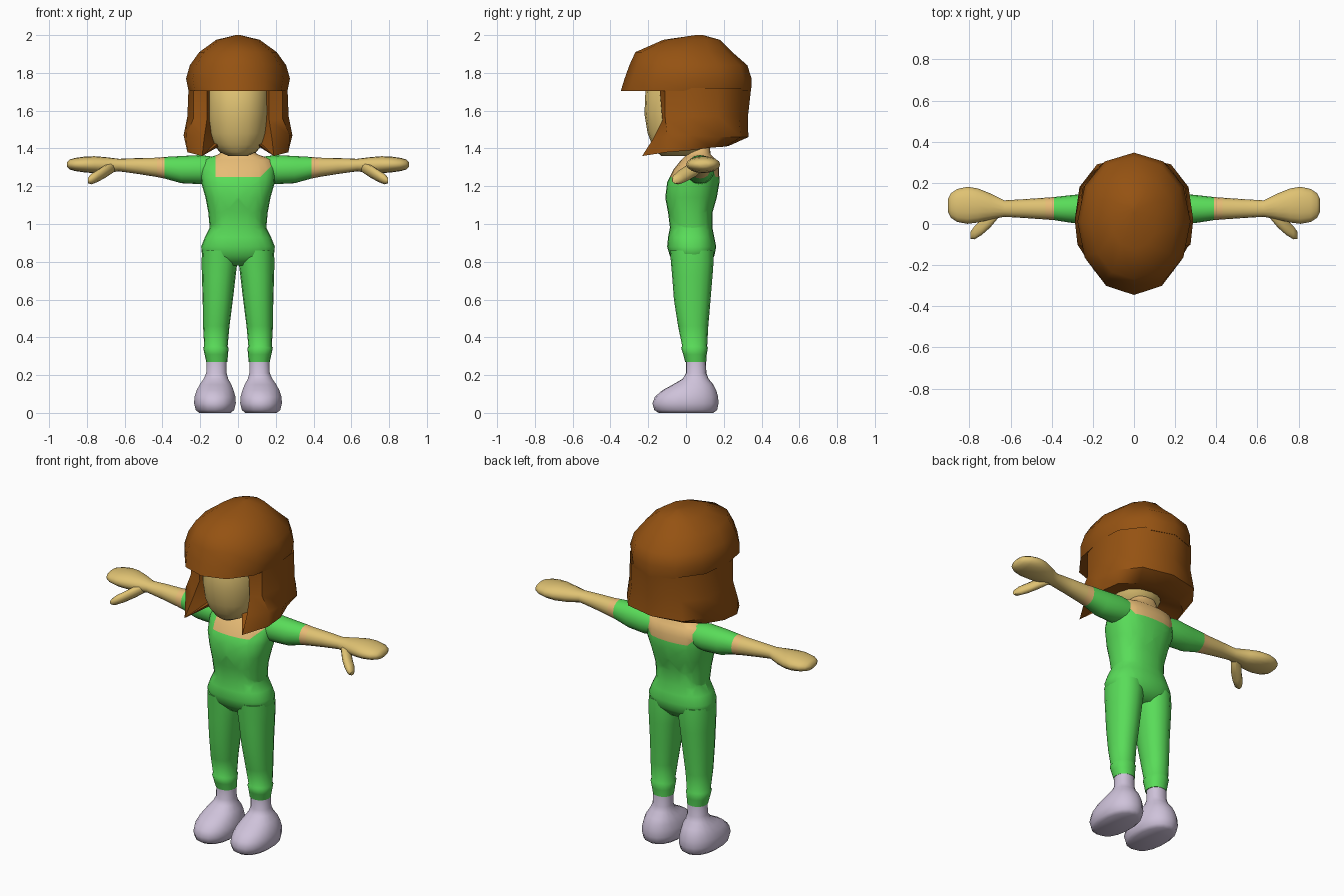
import bpy, bmesh, math
from mathutils import Vector


def material(name, rgb):
    m = bpy.data.materials.new(name)
    m.diffuse_color = (*rgb, 1)
    return m


GREEN = material("green_cloth", (0.10, 0.72, 0.10))
SKIN = material("skin", (0.74, 0.54, 0.17))
WARM = material("warm_skin", (0.80, 0.50, 0.18))
HAIR = material("brown_hair", (0.30, 0.085, 0.006))
SHOE = material("pale_lilac", (0.62, 0.54, 0.70))


def finish(bm, name, mats, rule=None, angle=60):
    """Turn a bmesh into a smooth-shaded object, coloured by a face rule."""
    bmesh.ops.recalc_face_normals(bm, faces=bm.faces[:])
    if rule:
        for f in bm.faces:
            f.material_index = rule(f.calc_center_median())
    me = bpy.data.meshes.new(name)
    bm.to_mesh(me)
    bm.free()
    for m in mats:
        me.materials.append(m)
    ob = bpy.data.objects.new(name, me)
    bpy.context.collection.objects.link(ob)
    bpy.ops.object.select_all(action='DESELECT')
    ob.select_set(True)
    bpy.context.view_layer.objects.active = ob
    bpy.ops.object.shade_smooth_by_angle(angle=math.radians(angle))
    return ob


def skin_rings(rings, closed=True, caps=True):
    """Bridge rings of points into a surface."""
    bm = bmesh.new()
    vs = [[bm.verts.new(p) for p in r] for r in rings]
    n = len(vs[0])
    for a, b in zip(vs, vs[1:]):
        for i in range(n if closed else n - 1):
            j = (i + 1) % n
            bm.faces.new((a[i], a[j], b[j], b[i]))
    if caps:
        bm.faces.new(vs[0])
        bm.faces.new(vs[-1])
    return bm


def oval(n, a, b, power):
    pts = []
    for i in range(n):
        t = 2 * math.pi * i / n
        c, s = math.sin(t), math.cos(t)
        pts.append((a * math.copysign(abs(c) ** (2 / power), c),
                    b * math.copysign(abs(s) ** (2 / power), s)))
    return pts


def upright(rows, cx=0, n=20, power=2.2):
    """Rows of (z, half width, y front, y back[, x offset])."""
    rings = []
    for z, w, y0, y1, *dx in rows:
        x0 = cx + (dx[0] if dx else 0)
        rings.append([(x0 + u, (y0 + y1) / 2 + v, z)
                      for u, v in oval(n, w, (y1 - y0) / 2, power)])
    return skin_rings(rings)


def sideways(rows, side, n=16):
    """Rows of (x, y centre, z centre, half y, half z)."""
    return skin_rings([[(side * x, y + u, z + v) for u, v in oval(n, hy, hz, 2.1)]
                       for x, y, z, hy, hz in rows])


# Torso with pelvis and neck; the neckline is cut in
bm = upright([(0.78, 0.12, -0.04, 0.11), (0.83, 0.19, -0.085, 0.15),
              (0.88, 0.195, -0.10, 0.16), (0.93, 0.175, -0.095, 0.15),
              (0.98, 0.15, -0.085, 0.14), (1.06, 0.157, -0.095, 0.14),
              (1.14, 0.172, -0.11, 0.163), (1.22, 0.195, -0.10, 0.177),
              (1.29, 0.20, -0.065, 0.175), (1.34, 0.185, -0.025, 0.16),
              (1.37, 0.10, 0.005, 0.13), (1.42, 0.065, 0.0, 0.125),
              (1.50, 0.065, 0.0, 0.125)], n=24, power=2.4)
for co, no in (((0, 0, 1.25), (0, 0, 1)), ((0.12, 0, 0), (1, 0, 0)), ((-0.12, 0, 0), (1, 0, 0)),
               ((0.12, 0, 1.25), (1, 0, -1)), ((-0.12, 0, 1.25), (1, 0, 1))):
    bmesh.ops.bisect_plane(bm, geom=bm.verts[:] + bm.edges[:] + bm.faces[:],
                           plane_co=co, plane_no=no)


def neckline(c):
    wide = (c.x > 0 or c.y > 0.06) and abs(c.x) - 0.12 < c.z - 1.25
    return int(c.z > 1.25 and (abs(c.x) < 0.12 or wide))


finish(bm, "torso", [GREEN, WARM], neckline)

# Head
finish(upright([(1.36, 0.05, -0.13, 0.06), (1.38, 0.095, -0.155, 0.10),
                (1.42, 0.132, -0.18, 0.14), (1.48, 0.155, -0.203, 0.17),
                (1.58, 0.165, -0.22, 0.19), (1.70, 0.167, -0.215, 0.20),
                (1.80, 0.15, -0.16, 0.18), (1.88, 0.08, -0.08, 0.12)]),
       "head", [SKIN])

# Hair cap with overhanging fringe
finish(upright([(1.705, 0.262, -0.345, 0.345), (1.77, 0.275, -0.325, 0.347),
                (1.84, 0.255, -0.30, 0.325), (1.91, 0.205, -0.268, 0.245),
                (1.975, 0.115, -0.12, 0.18), (2.0, 0.012, 0.05, 0.09)],
               n=12, power=2.1), "hair_cap", [HAIR], angle=50)

# Hanging hair: half outlines from the face edge round to the back centre
halves = [
    [(0.13, -0.05, 1.72), (0.165, -0.14, 1.72), (0.235, -0.11, 1.72), (0.262, 0, 1.72),
     (0.25, 0.17, 1.72), (0.16, 0.29, 1.72), (0, 0.345, 1.72)],
    [(0.13, -0.05, 1.55), (0.165, -0.125, 1.55), (0.235, -0.11, 1.56), (0.268, 0, 1.57),
     (0.255, 0.17, 1.57), (0.165, 0.28, 1.57), (0, 0.328, 1.57)],
    [(0.12, -0.06, 1.45), (0.18, -0.175, 1.45), (0.275, -0.10, 1.47), (0.288, 0.02, 1.47),
     (0.265, 0.18, 1.46), (0.18, 0.29, 1.46), (0, 0.33, 1.46)],
    [(0.11, -0.07, 1.41), (0.19, -0.232, 1.36), (0.268, -0.10, 1.38), (0.268, 0.02, 1.39),
     (0.23, 0.14, 1.405), (0.14, 0.21, 1.41), (0, 0.23, 1.415)],
]
halves.append([(x * 0.45, 0.04 + (y - 0.04) * 0.45, 1.44) for x, y, z in halves[-1]])
bm = skin_rings([h + [(-x, y, z) for x, y, z in h[-2::-1]] for h in halves],
                closed=False, caps=False)
finish(bm, "hanging_hair", [HAIR], angle=50)

for side, tag in ((1, "left"), (-1, "right")):
    # Arm with sleeve and mitten hand
    arm = sideways([(0.12, 0.075, 1.29, 0.07, 0.065), (0.20, 0.075, 1.288, 0.075, 0.077),
                    (0.30, 0.073, 1.288, 0.068, 0.072), (0.39, 0.075, 1.298, 0.056, 0.057),
                    (0.43, 0.075, 1.30, 0.053, 0.051), (0.53, 0.075, 1.307, 0.046, 0.042),
                    (0.63, 0.075, 1.312, 0.04, 0.033), (0.70, 0.085, 1.312, 0.064, 0.042),
                    (0.76, 0.09, 1.314, 0.083, 0.045), (0.81, 0.091, 1.315, 0.09, 0.042),
                    (0.86, 0.09, 1.315, 0.08, 0.035), (0.89, 0.09, 1.315, 0.06, 0.027),
                    (0.905, 0.09, 1.315, 0.03, 0.012)], side)
    finish(arm, tag + "_arm", [GREEN, WARM, SKIN],
           lambda c: 0 if abs(c.x) < 0.39 else 1 if abs(c.x) < 0.43 else 2)

    # Thumb
    finish(sideways([(0.65, 0.07, 1.305, 0.03, 0.025), (0.70, 0.025, 1.28, 0.045, 0.034),
                     (0.74, -0.015, 1.256, 0.04, 0.032), (0.775, -0.042, 1.238, 0.034, 0.028),
                     (0.795, -0.055, 1.23, 0.018, 0.015)], side, 10),
           tag + "_thumb", [SKIN])

    # Trouser leg with a slight cuff; last value shifts the ring outward
    legs = [(0.27, 0.056, -0.005, 0.107, 0.112), (0.31, 0.062, -0.015, 0.11, 0.115),
            (0.345, 0.067, -0.026, 0.116, 0.117), (0.352, 0.062, -0.02, 0.112, 0.117),
            (0.46, 0.07, -0.042, 0.118, 0.115), (0.60, 0.08, -0.064, 0.13, 0.107),
            (0.72, 0.089, -0.073, 0.14, 0.102), (0.80, 0.095, -0.08, 0.146, 0.098),
            (0.86, 0.092, -0.085, 0.145, 0.098)]
    finish(upright([(z, w, a, b, side * dx) for z, w, a, b, dx in legs], n=16),
           tag + "_trouser_leg", [GREEN])

    # Shoe with ankle
    shoe = [(0.0, 0.085, -0.145, 0.145, 0.122), (0.015, 0.103, -0.168, 0.165, 0.122),
            (0.05, 0.112, -0.178, 0.172, 0.122), (0.085, 0.11, -0.165, 0.17, 0.122),
            (0.12, 0.099, -0.125, 0.16, 0.121), (0.15, 0.085, -0.07, 0.145, 0.119),
            (0.18, 0.066, -0.018, 0.12, 0.117), (0.21, 0.055, 0.0, 0.108, 0.114),
            (0.29, 0.053, 0.0, 0.104, 0.113)]
    finish(upright([(z, w, a, b, side * dx) for z, w, a, b, dx in shoe], n=18),
           tag + "_shoe", [SHOE])
